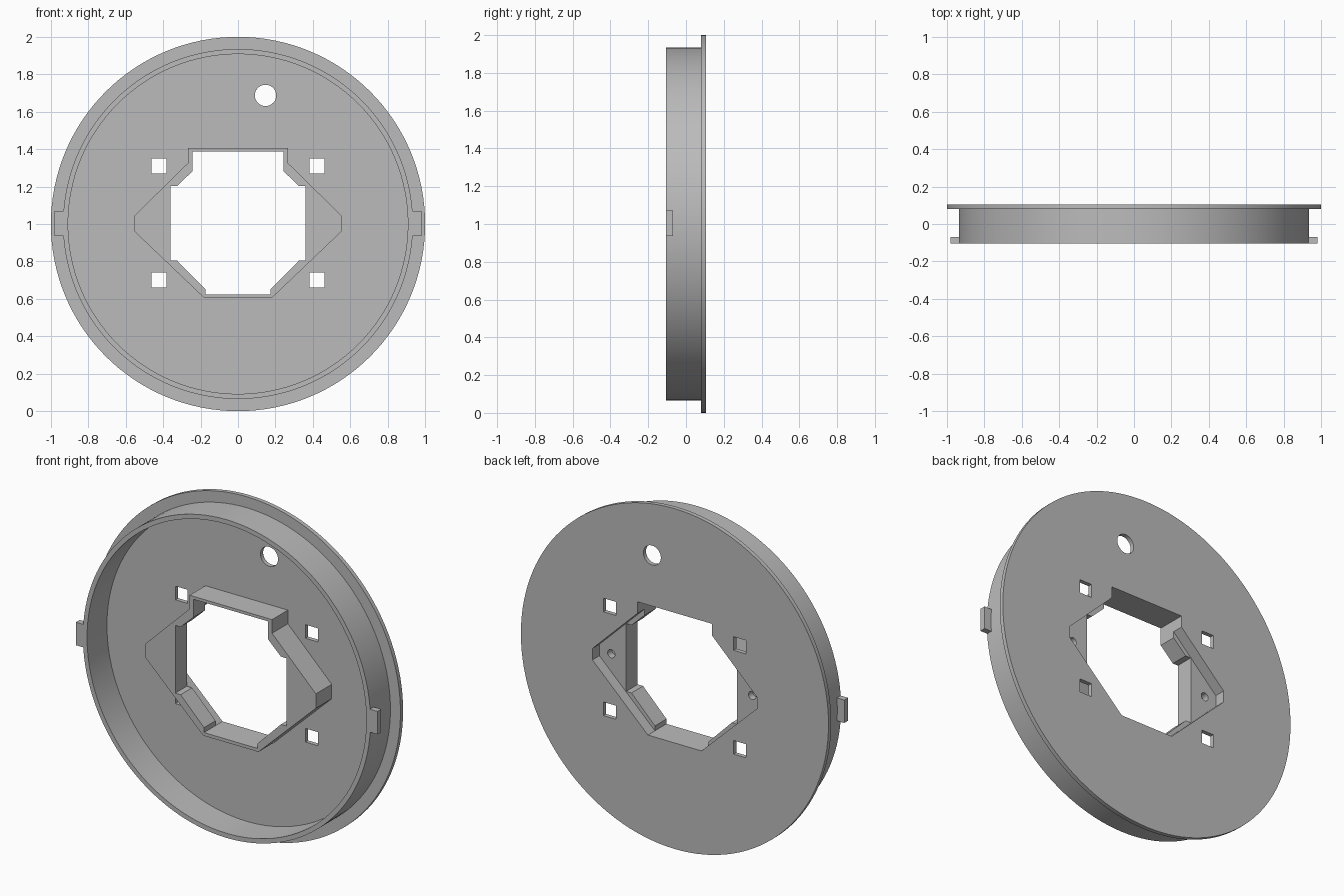
import bpy, bmesh
from math import sin, cos, pi, radians
from mathutils import Matrix

if "Cube" in bpy.data.objects:
    bpy.data.objects.remove(bpy.data.objects["Cube"])

grey = bpy.data.materials.new("plain_grey")
grey.use_nodes = True
colour = (0.5, 0.5, 0.5, 1)
grey.diffuse_color = colour
grey.node_tree.nodes["Principled BSDF"].inputs["Base Color"].default_value = colour


def circle(x, z, r, n=128):
    return [(x + r * cos(2 * pi * i / n), z + r * sin(2 * pi * i / n)) for i in range(n)]


def rect(x, z, w, h):
    return [(x - w / 2, z - h / 2), (x + w / 2, z - h / 2),
            (x + w / 2, z + h / 2), (x - w / 2, z + h / 2)]


def mirrored(half):
    """Close a right-hand half outline with its mirror image."""
    return half + [(-x, z) for x, z in reversed(half)]


def slab(name, y0, y1, *loops):
    """Filled outline with holes, extruded from y0 to y1."""
    curve = bpy.data.curves.new(name, 'CURVE')
    curve.dimensions = '2D'
    curve.fill_mode = 'BOTH'
    curve.extrude = (y1 - y0) / 2
    for loop in loops:
        spline = curve.splines.new('POLY')
        spline.points.add(len(loop) - 1)
        for point, (x, z) in zip(spline.points, loop):
            point.co = (x, z, 0, 1)
        spline.use_cyclic_u = True
    temp = bpy.data.objects.new(name + "_outline", curve)
    bpy.context.collection.objects.link(temp)
    bpy.context.view_layer.update()
    graph = bpy.context.evaluated_depsgraph_get()
    mesh = bpy.data.meshes.new_from_object(temp.evaluated_get(graph))
    bpy.data.objects.remove(temp)
    mesh.transform(Matrix.Translation((0, (y0 + y1) / 2, 0)) @ Matrix.Rotation(pi / 2, 4, 'X'))
    bm = bmesh.new()
    bm.from_mesh(mesh)
    bmesh.ops.remove_doubles(bm, verts=bm.verts, dist=1e-5)
    bmesh.ops.dissolve_limit(bm, angle_limit=radians(0.5), verts=bm.verts, edges=bm.edges)
    bmesh.ops.recalc_face_normals(bm, faces=bm.faces)
    bm.to_mesh(mesh)
    bm.free()
    mesh.name = name
    mesh.materials.clear()
    mesh.materials.append(grey)
    obj = bpy.data.objects.new(name, mesh)
    bpy.context.collection.objects.link(obj)
    bpy.ops.object.select_all(action='DESELECT')
    obj.select_set(True)
    bpy.context.view_layer.objects.active = obj
    bpy.ops.object.shade_smooth_by_angle(angle=radians(30))
    return obj


# Outlines of the raised housing, its rear pocket and the through opening
housing = mirrored([(0.268, 1.405), (0.268, 1.325), (0.553, 1.045),
                    (0.553, 0.96), (0.18, 0.604)])
pocket = mirrored([(0.242, 1.388), (0.242, 1.32), (0.535, 1.035),
                   (0.535, 0.968), (0.174, 0.623)])
opening = mirrored([(0.242, 1.388), (0.242, 1.283), (0.326, 1.203), (0.361, 1.203),
                    (0.361, 0.805), (0.326, 0.805), (0.174, 0.652), (0.174, 0.623)])
screw_holes = [circle(s * 0.458, 1, 0.024, 32) for s in (-1, 1)]
square_holes = [rect(s * 0.423, z, 0.08, 0.08) for s in (-1, 1) for z in (0.70, 1.31)]
round_hole = circle(0.147, 1.687, 0.057, 48)

# Back plate and front rim
back_plate = slab("back_plate", 0.08, 0.105, circle(0, 1, 1), pocket, round_hole, *square_holes)
rim = slab("rim", -0.105, 0.08, circle(0, 1, 0.935), circle(0, 1, 0.908))

# Housing: solid front, layer with blind screw holes, thin pocket wall
slab("housing_front", -0.067, 0.0, housing, opening)
slab("housing_floor", 0.0, 0.04, housing, opening, *screw_holes)
slab("housing_wall", 0.04, 0.08, housing, pocket)

# Side tabs on the rim
for side, name in ((1, "left_tab"), (-1, "right_tab")):
    slab(name, -0.105, -0.07, rect(side * 0.952, 1.003, 0.056, 0.135))
